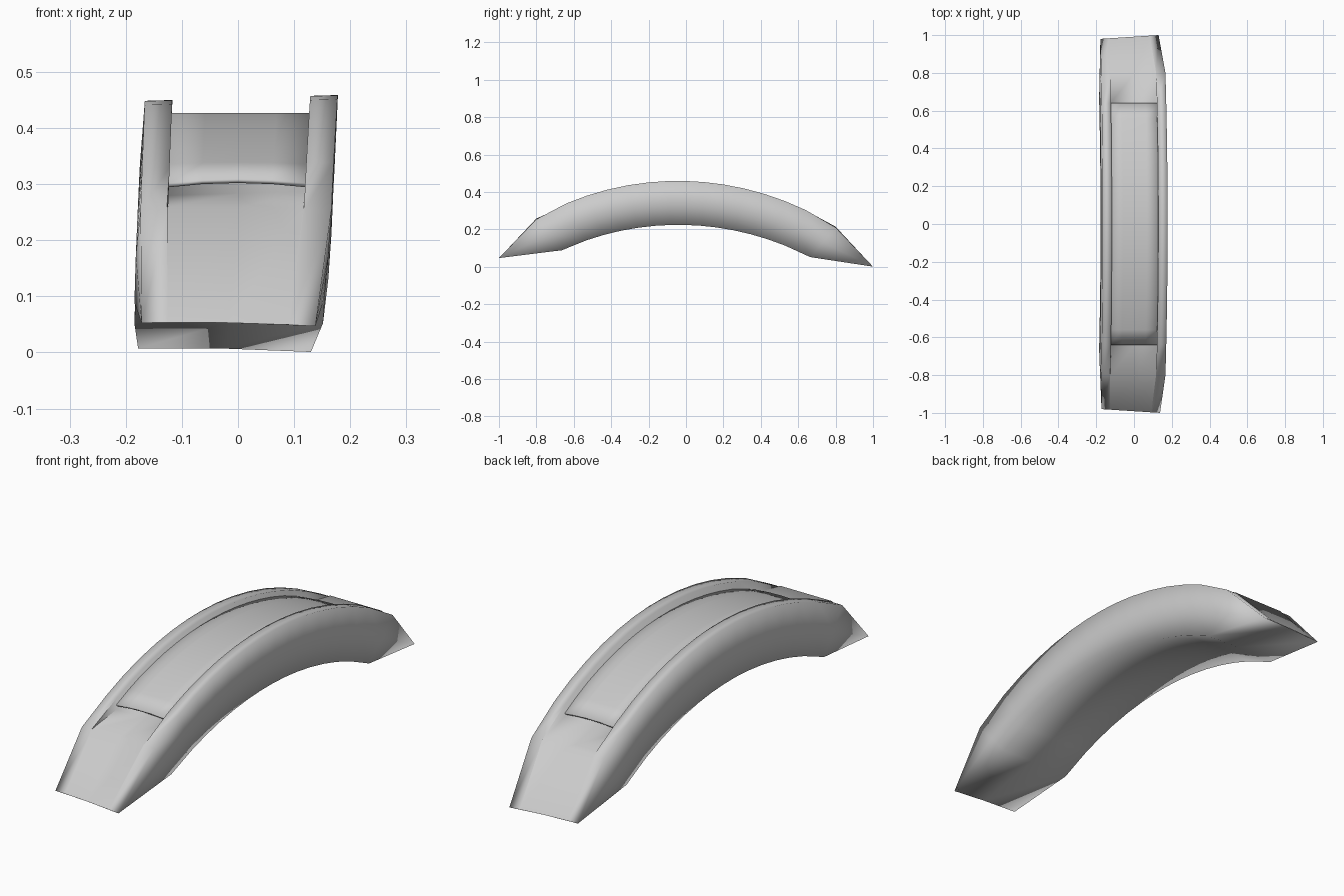
import bpy, bmesh, math

if "Cube" in bpy.data.objects:
    bpy.data.objects.remove(bpy.data.objects["Cube"])

TILT = -0.0275   # whole arch dips slightly towards the back


def arch(y, apex, radius):
    return apex - radius + math.sqrt(radius * radius - y * y)


def left_x(y):
    return -0.166 - 0.012 * y * y


def right_x(y):
    return 0.178 - 0.018 * y * y


def make_object(name, rings, closed, angle):
    bm = bmesh.new()
    rows = [[bm.verts.new(p) for p in ring] for ring in rings]
    for a, b in zip(rows, rows[1:]):
        n = len(a)
        for i in range(n if closed else n - 1):
            j = (i + 1) % n
            bm.faces.new((a[i], a[j], b[j], b[i]))
    bmesh.ops.remove_doubles(bm, verts=bm.verts, dist=0.0005)
    bmesh.ops.recalc_face_normals(bm, faces=bm.faces)
    mesh = bpy.data.meshes.new(name)
    bm.to_mesh(mesh)
    bm.free()
    ob = bpy.data.objects.new(name, mesh)
    bpy.context.collection.objects.link(ob)
    bpy.ops.object.select_all(action='DESELECT')
    ob.select_set(True)
    bpy.context.view_layer.objects.active = ob
    bpy.ops.object.shade_smooth_by_angle(angle=math.radians(angle))
    return ob


def body_ring(t):
    # cross-section of the arch, with a channel between two side rails
    top = arch(t, 0.4535, 1.558)
    yb = t * 0.83
    bot = arch(yb, 0.224, 1.512)
    l, r = left_x(t), right_x(t)
    end = abs(t) > 0.7
    depth = -0.004 if end else 0.05
    bl, br = l - 0.011, r - 0.015
    pts = [(bl, yb, bot), ((l + bl) / 2 - 0.003, (t + yb) / 2, (top + bot) / 2),
           (l, t, top), (l + 0.049, t, top),
           (l + 0.047, t, top - depth), (0.004, t, top - depth), (r - 0.05, t, top - depth),
           (r - 0.049, t, top), (r, t, top),
           ((r + br) / 2 + 0.002, (t + yb) / 2, (top + bot) / 2),
           (br, yb, bot), (-0.005, yb, bot + 0.005)]
    roll = 0.0 if end else 0.03
    return [(x, y, z + TILT * y + (roll * x if z > bot + 0.12 else 0)) for x, y, z in pts]


def tip_ring(s):
    # the ring collapses to a sharp, slightly skewed edge
    l, r = (-0.172, 0.138) if s < 0 else (-0.178, 0.130)
    fr = [0, 0, 0, 0.15, 0.15, 0.5, 0.85, 0.85, 1, 1, 1, 0.5]
    zc = 0.052 if s < 0 else 0.006
    return [(l + (r - l) * f, s * (0.98 + 0.02 * f),
             zc + 0.004 - 0.006 * f - 0.012 * (f - 0.5) ** 2) for f in fr]


# Arched body with pointed ends
stations = [-0.8, -0.64, -0.53, -0.42, -0.31, -0.2, -0.1, 0,
            0.1, 0.2, 0.31, 0.42, 0.53, 0.64, 0.8]
make_object("arched_body", [tip_ring(-1)] + [body_ring(t) for t in stations] + [tip_ring(1)],
            True, 95)

# Thin curved panel lying in the channel
panel = []
for i in range(17):
    y = -0.64 + 1.28 * i / 16
    a, b = left_x(y) + 0.044, right_x(y) - 0.046
    e = max(0.0, (abs(y) - 0.5) / 0.14)
    row = []
    for k in range(5):
        f = k / 4
        crown = 0.008 * e * (1 - (2 * f - 1) ** 2)
        z = arch(y, 0.4535, 1.558) - 0.027 - 0.005 * e + crown + TILT * y
        row.append((a + (b - a) * f, y, z))
    panel.append(row)
inlay = make_object("top_panel", panel, False, 40)
mod = inlay.modifiers.new("thickness", 'SOLIDIFY')
mod.thickness = 0.008
mod.offset = -1 if inlay.data.polygons[0].normal.z > 0 else 1
